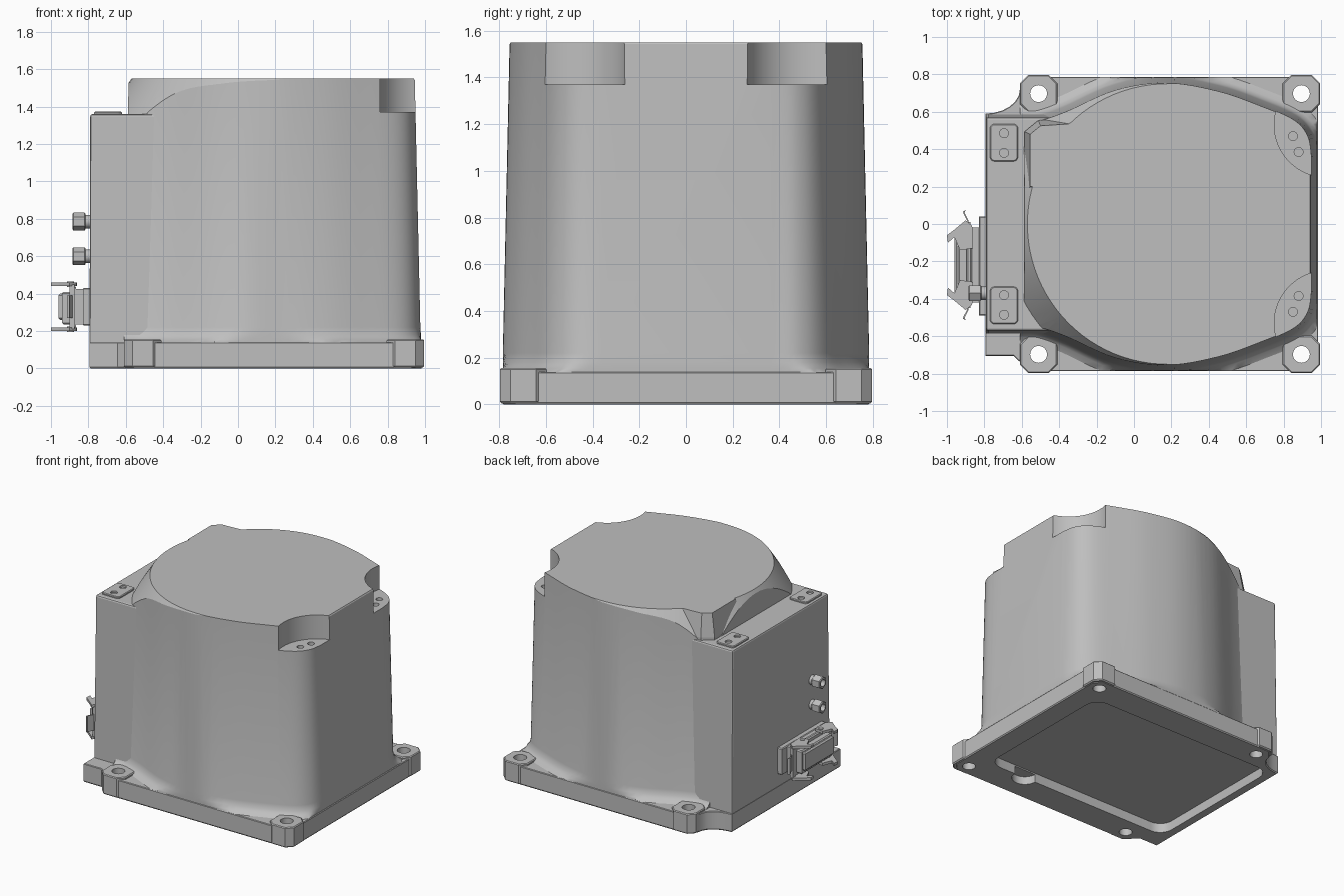
import bpy, bmesh
from math import pi, cos, sin
from mathutils import Vector

if "Cube" in bpy.data.objects:
    bpy.data.objects.remove(bpy.data.objects["Cube"])

metal = bpy.data.materials.new("cast_grey")
metal.use_nodes = True
GREY = (0.52, 0.52, 0.52, 1)
metal.diffuse_color = GREY
metal.node_tree.nodes["Principled BSDF"].inputs["Base Color"].default_value = GREY


def activate(ob):
    bpy.ops.object.select_all(action='DESELECT')
    ob.select_set(True)
    bpy.context.view_layer.objects.active = ob


def grown(outline, d):
    """Offset a counter-clockwise outline outwards by d."""
    pts, n, out = [Vector(p) for p in outline], len(outline), []
    for i, p in enumerate(pts):
        a, b = (p - pts[i - 1]).normalized(), (pts[(i + 1) % n] - p).normalized()
        t = a + b
        normal = Vector((t.y, -t.x)).normalized()
        out.append(p + normal * d / max(0.5, normal.dot(Vector((b.y, -b.x)))))
    return out


def prism(name, outline, levels, limit=None):
    """Stack offset copies of an outline; levels are (z, offset), limit is (min x, max x, max y)."""
    bm = bmesh.new()
    rings = []
    for z, d in levels:
        ring = grown(outline, d)
        if limit:
            x0, x1, y1 = limit
            ring = [(max(x0, min(x, x1)), max(-y1, min(y1, y))) for x, y in ring]
        rings.append([bm.verts.new((p[0], p[1], z)) for p in ring])
    n = len(outline)
    for lo, hi in zip(rings, rings[1:]):
        for i in range(n):
            j = (i + 1) % n
            bm.faces.new((lo[i], lo[j], hi[j], hi[i]))
    bm.faces.new(rings[0][::-1])
    bm.faces.new(rings[-1])
    bmesh.ops.recalc_face_normals(bm, faces=bm.faces)
    mesh = bpy.data.meshes.new(name)
    bm.to_mesh(mesh)
    bm.free()
    ob = bpy.data.objects.new(name, mesh)
    bpy.context.collection.objects.link(ob)
    mesh.materials.append(metal)
    return ob


def rounded(x0, x1, y0, y1, r, n=6):
    pts = []
    for k, (x, y) in enumerate([(x1 - r, y1 - r), (x0 + r, y1 - r), (x0 + r, y0 + r), (x1 - r, y0 + r)]):
        for i in range(n + 1):
            a = (k + i / n) * pi / 2
            pts.append((x + r * cos(a), y + r * sin(a)))
    return pts


def circle(x, y, r, n=32):
    return [(x + r * cos(2 * pi * i / n), y + r * sin(2 * pi * i / n)) for i in range(n)]


def box(name, x, y, z, c=0.0):
    outline = [(x[0], y[0]), (x[1], y[0]), (x[1], y[1]), (x[0], y[1])]
    levels = [(z[0], -c), (z[0] + c, 0), (z[1] - c, 0), (z[1], -c)] if c else [(z[0], 0), (z[1], 0)]
    return prism(name, outline, levels)


def boolean(ob, cutter, mode='DIFFERENCE'):
    mod = ob.modifiers.new("cut", 'BOOLEAN')
    mod.object, mod.operation, mod.solver = cutter, mode, 'EXACT'
    activate(ob)
    bpy.ops.object.modifier_apply(modifier=mod.name)
    bpy.data.objects.remove(cutter)


def smooth(ob):
    activate(ob)
    bpy.ops.object.shade_smooth_by_angle(angle=0.5)


def spline(pts, steps=6):
    """Smooth curve through 2D points."""
    p = [Vector(q) for q in pts]
    p = [p[0]] + p + [p[-1]]
    out = []
    for a, b, c, d in zip(p, p[1:], p[2:], p[3:]):
        for i in range(steps):
            t = i / steps
            out.append(0.5 * (2 * b + (c - a) * t + (2 * a - 5 * b + 4 * c - d) * t * t
                              + (3 * b - a - 3 * c + d) * t ** 3))
    return out + [p[-1]]


# Main housing: drafted wall flaring into a skirt, top chamfered round the connection side
half = spline([(.945, .36), (.925, .47), (.85, .555), (.68, .63), (.45, .71), (.17, .755),
               (-.1, .715), (-.36, .6), (-.5, .55), (-.585, .545)])
section = [tuple(p) for p in half] + [(p.x, -p.y) for p in reversed(half)]
housing = prism("housing", section, [(.11, .13), (.14, .09), (.155, .06), (.18, .04), (.22, .03),
                                     (1.55, 0)], limit=(-.61, .978, .784))
arc = [(.18 + .75 * cos(a), .75 * sin(a)) for a in [pi / 2 + i * pi / 48 for i in range(49)]]
chamfer = prism("chamfer_cutter", arc + [(.94, -.75), (.94, .75)], [(0, 1.0), (1.56, -.0065)])
boolean(housing, chamfer, 'INTERSECT')
for s in (1, -1):
    boolean(housing, prism("pocket_cutter", circle(1.03, s * .53, .28, 64), [(1.37, 0), (1.7, 0)]))
    for x, y in ((.85, .47), (.88, .385)):
        boolean(housing, prism("hole_cutter", circle(x, s * y, .024, 16), [(1.33, 0), (1.45, 0)]))

# Raised rear corner of the top
corner = [(-.555, .2), (-.1, .2), (-.1, .6), (-.26, .59), (-.35, .535), (-.5, .525), (-.555, .48)]
prism("top_corner", corner, [(1.3, .03), (1.38, .03), (1.55, 0)])

# Connection block on the side, with screw pads
block = box("connection_block", (-.79, -.4), (-.57, .57), (.1, 1.36))
for v in block.data.vertices:
    if v.co.z < 1:
        v.co.x -= .004 if v.co.x < -.6 else 0
        v.co.y *= 1.03
bevel = block.modifiers.new("edges", 'BEVEL')
bevel.width, bevel.segments = .012, 2
for s in (1, -1):
    pad = prism("screw_pad", rounded(-.77, -.62, s * .435 - .1, s * .435 + .1, .025),
                [(1.34, 0), (1.368, 0), (1.373, -.005)])
    for y in (.485, .38):
        boolean(pad, prism("hole_cutter", circle(-.695, s * y, .024, 16), [(1.35, 0), (1.4, 0)]))
    smooth(pad)

# Base flange with a recess underneath
scoop = [(-.61 - .185 * (1 - cos(a)), .72 - .13 * sin(a)) for a in [i * pi / 12 for i in range(7)]]
outline = [(-.795, -.705), (-.645, -.705), (-.555, -.787), (.93, -.787), (.985, -.73),
           (.985, .73), (.93, .787), (-.555, .787)] + scoop
flange = prism("base_flange", outline, [(0, -.006), (.008, 0), (.135, 0), (.14, -.004)])
boolean(flange, prism("recess_cutter", rounded(-.73, .82, -.57, .57, .1), [(-.1, 0), (.07, 0)]))
boolean(flange, prism("notch_cutter", circle(.5, -.57, .09), [(-.1, 0), (.06, 0)]))

# Corner bosses with bolt holes
for x in (-.51, .895):
    for s in (1, -1):
        y, w, c = s * .697, .1, .045
        shape = rounded(x - w, x + w, y - w, y + w, c, 1)
        boss = prism("corner_boss", shape, [(.004, -.008), (.012, 0), (.15, 0), (.156, -.006)])
        for part in (boss, flange, housing):
            boolean(part, prism("bolt_cutter", circle(x, y, .045), [(-.1, 0), (.3, 0)]))
        smooth(boss)
smooth(flange)
smooth(housing)

# Hexagonal cable glands
for z in (.6, .785):
    gland = prism("cable_gland", circle(0, 0, .048, 6), [(.02, -.006), (.026, 0), (.085, 0), (.09, -.006)])
    boolean(gland, prism("bore_cutter", circle(0, 0, .026, 20), [(.05, 0), (.2, 0)]))
    stem = prism("gland_stem", circle(0, 0, .036, 20), [(-.02, 0), (.03, 0)])
    for ob in (gland, stem):
        ob.rotation_euler = (0, -pi / 2, 0)
        ob.location = (-.795, -.37, z)
        smooth(ob)

# Plug connector: mounting flange, shell, hood and locking levers
MID = -.22
box("connector_flange", (-.83, -.78), (MID - .27, MID + .26), (.23, .43), .006)
box("connector_shell", (-.87, -.82), (MID - .2, MID + .2), (.235, .425))
box("connector_rim", (-.895, -.865), (MID - .2, MID + .2), (.215, .44), .008)
box("connector_hood", (-.94, -.88), (MID - .18, MID + .18), (.235, .41), .008)
box("connector_cap", (-.96, -.93), (MID - .17, MID + .17), (.26, .4), .01)
lever = [(-.86, -.13), (-.865, -.01), (-.9, .02), (-.96, -.03), (-1, -.06), (-.995, -.1),
         (-.96, -.07), (-.93, -.14)]
clip = [(-.885, -.01), (-.885, .02), (-.905, .06), (-.9, .075), (-.915, .066), (-.91, .052), (-.893, .02)]
for s in (1, -1):
    def side(pts):
        return [(x, MID + s * (y - MID)) for x, y in pts]
    for z in (.2, .44):
        prism("locking_lever", side(lever), [(z, 0), (z + .02, 0)])
        smooth(prism("lever_pivot", circle(-.895, MID + s * .11, .018, 16), [(z - .005, 0), (z + .025, 0)]))
    box("lever_bridge", (-.9, -.875), sorted((MID + s * .2, MID + s * .23)), (.21, .45))
    prism("lever_tip", side(clip), [(.27, 0), (.39, 0)])
